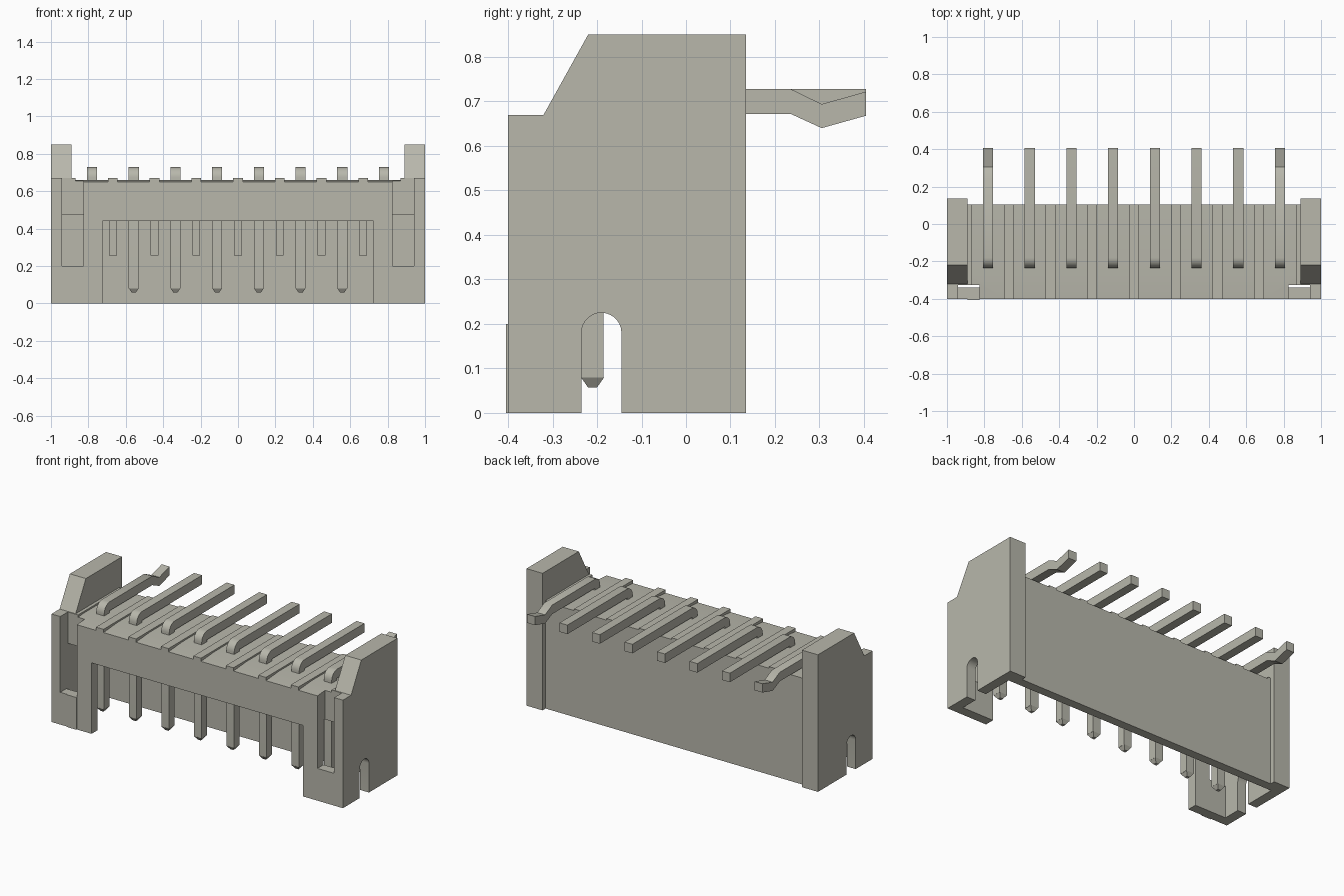
import bpy, bmesh, math
from mathutils import Matrix

if "Cube" in bpy.data.objects:
    bpy.data.objects.remove(bpy.data.objects["Cube"])

mat = bpy.data.materials.new("warm_grey_plastic")
mat.diffuse_color = (0.48, 0.475, 0.41, 1)
mat.use_nodes = True
mat.node_tree.nodes["Principled BSDF"].inputs["Base Color"].default_value = mat.diffuse_color
PITCH = 0.223


def make(name, bm):
    bmesh.ops.recalc_face_normals(bm, faces=bm.faces)
    me = bpy.data.meshes.new(name)
    bm.to_mesh(me)
    bm.free()
    me.materials.append(mat)
    ob = bpy.data.objects.new(name, me)
    bpy.context.collection.objects.link(ob)
    return ob


def add_prism(bm, pts, x0, x1):
    """Extrude a (y, z) profile along x."""
    face = bm.faces.new([bm.verts.new((x0, y, z)) for y, z in pts])
    ext = bmesh.ops.extrude_face_region(bm, geom=[face])["geom"]
    verts = [g for g in ext if isinstance(g, bmesh.types.BMVert)]
    bmesh.ops.translate(bm, verts=verts, vec=(x1 - x0, 0, 0))


def prism(name, pts, x0, x1):
    bm = bmesh.new()
    add_prism(bm, pts, x0, x1)
    return make(name, bm)


def box(name, x0, x1, y0, y1, z0, z1):
    return prism(name, [(y0, z0), (y1, z0), (y1, z1), (y0, z1)], x0, x1)


def smooth(ob):
    bpy.ops.object.select_all(action='DESELECT')
    ob.select_set(True)
    bpy.context.view_layer.objects.active = ob
    bpy.ops.object.shade_smooth_by_angle(angle=math.radians(30))


# Housing: side profile across the full width, then carved
housing = prism("housing", [(-0.4, 0), (-0.4, 0.67), (-0.32, 0.67), (-0.22, 0.85),
                            (0.135, 0.85), (0.135, 0)], -1, 1)
cutters = [
    box("cut_top", -0.89, 0.89, -0.6, 0.3, 0.67, 1),
    box("cut_back", -0.89, 0.89, 0.105, 0.3, -0.1, 1),
    box("cut_cavity", -0.94, 0.94, -0.34, 0.05, -0.1, 0.475),
    box("cut_front_opening", -0.725, 0.725, -0.6, -0.2, -0.1, 0.44),
]
# Front latch slots
for a, b in ((0.825, 0.94), (-0.94, -0.825)):
    cutters.append(box("cut_slot", a, b, -0.6, -0.325, 0.2, 0.9))
# Round-topped side notches
arc = [(-0.19 + 0.045 * math.cos(t), 0.18 + 0.045 * math.sin(t))
       for t in (math.pi * i / 14 for i in range(15))]
notch = [(-0.235, -0.1), (-0.145, -0.1)] + arc
for a, b in ((0.92, 1.1), (-1.1, -0.92)):
    cutters.append(prism("cut_notch", notch, a, b))
# Shallow bays on top, leaving a rib between pins
bay = [(-0.5, 0.642), (-0.27, 0.66), (0.2, 0.66), (0.2, 0.7), (-0.5, 0.7)]
for i in range(8):
    c = (i - 3.5) * PITCH
    a = -0.87 if i == 0 else c - PITCH / 2 + 0.026
    b = 0.87 if i == 7 else c + PITCH / 2 - 0.026
    cutters.append(prism("cut_bay", bay, a, b))

bpy.context.view_layer.objects.active = housing
for c in cutters:
    m = housing.modifiers.new("cut", 'BOOLEAN')
    m.operation, m.solver, m.object = 'DIFFERENCE', 'EXACT', c
    bpy.ops.object.modifier_apply(modifier=m.name)
    bpy.data.objects.remove(c)
smooth(housing)

# Small pad low on the left of the front
box("front_pad", -0.89, -0.825, -0.405, -0.39, 0, 0.2)

# Keying ribs inside the cavity
for k in range(-3, 4):
    box("inner_rib", k * PITCH - 0.021, k * PITCH + 0.021, 0.02, 0.06, 0.255, 0.48)

# Bent pins; the two outer ones have kinked tails
bend = [(-0.18 - 0.055 * math.cos(t), 0.673 + 0.055 * math.sin(t))
        for t in (math.pi / 2 * i / 8 for i in range(9))]
straight = [(0.405, 0.728), (0.405, 0.672)]
kinked = [(0.235, 0.728), (0.305, 0.694), (0.405, 0.722),
          (0.405, 0.668), (0.305, 0.64), (0.235, 0.672)]
for i in range(8):
    x = (i - 3.5) * PITCH
    tail = kinked if i in (0, 7) else straight
    bm = bmesh.new()
    add_prism(bm, [(-0.235, 0.08)] + bend + tail + [(-0.185, 0.672), (-0.185, 0.08)],
              x - 0.027, x + 0.027)
    r = math.sqrt(2)
    bmesh.ops.create_cone(bm, cap_ends=True, segments=4, radius1=0.01 * r,
                          radius2=0.026 * r, depth=0.023,
                          matrix=Matrix.Translation((x, -0.21, 0.0685))
                          @ Matrix.Rotation(math.pi / 4, 4, 'Z'))
    smooth(make("pin", bm))
